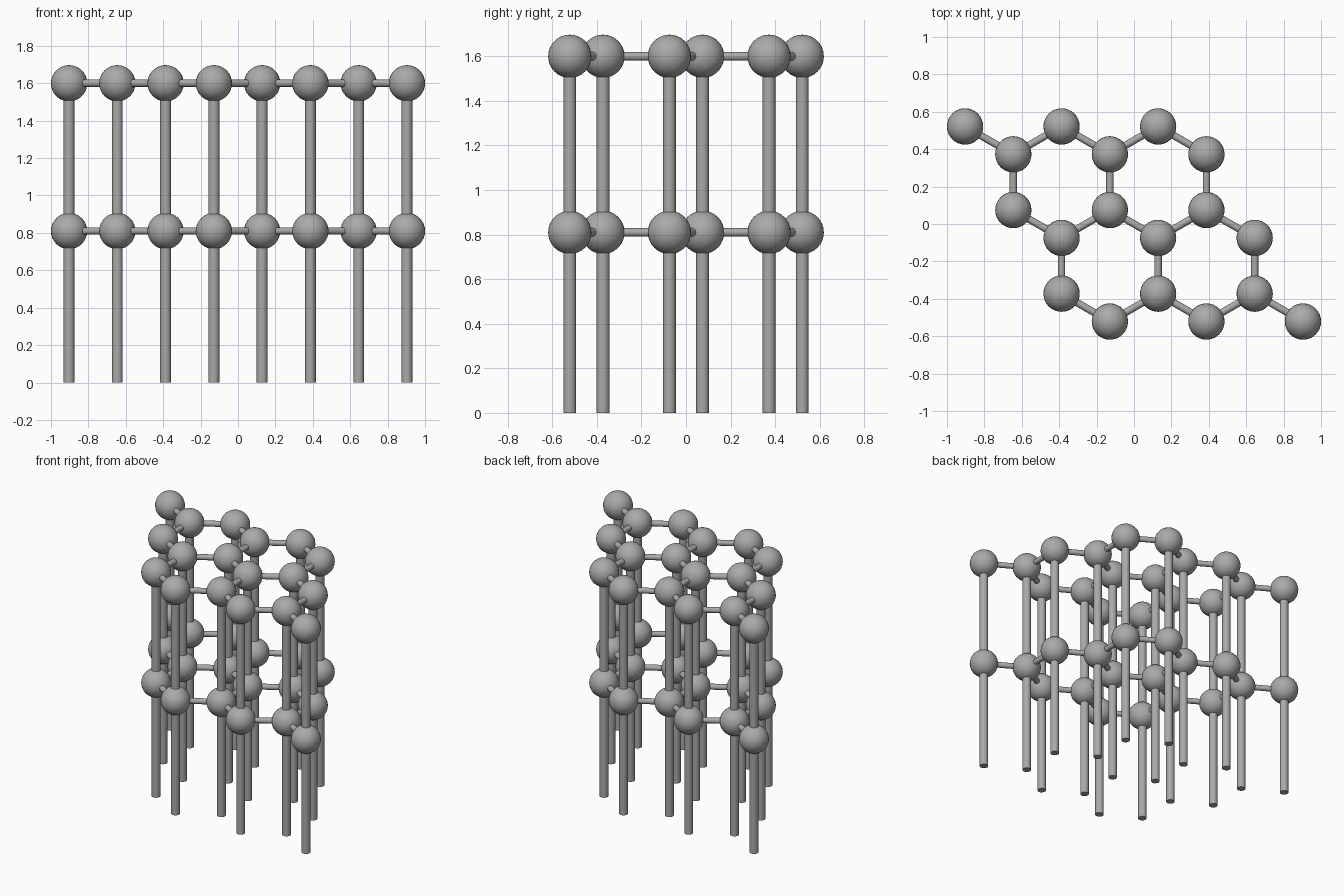
import bpy, math
from mathutils import Vector

if "Cube" in bpy.data.objects:
    bpy.data.objects.remove(bpy.data.objects["Cube"], do_unlink=True)

# Single grey material
grey = bpy.data.materials.new("mid_grey")
grey.use_nodes = True
colour = (0.40, 0.40, 0.40, 1)
grey.diffuse_color = colour
grey.node_tree.nodes["Principled BSDF"].inputs["Base Color"].default_value = colour

BOND = 0.298                      # hexagon side
STEP = BOND * math.sqrt(3) / 2    # x spacing between columns
LEVELS = {"lower": 0.81, "upper": 1.6}
BALL_R, POST_R, BAR_R = 0.097, 0.029, 0.0195


def finish(name):
    obj = bpy.context.object
    obj.name = name
    obj.data.materials.append(grey)
    bpy.ops.object.shade_smooth_by_angle(angle=math.radians(40))


def rod(name, a, b, radius):
    a, b = Vector(a), Vector(b)
    bpy.ops.mesh.primitive_cylinder_add(
        vertices=32, radius=radius, depth=(b - a).length, location=(a + b) / 2,
        rotation=(b - a).to_track_quat("Z", "Y").to_euler())
    finish(name)


# Honeycomb sites: each row holds three sites two columns apart
rows = [(1.75, -3.5), (1.25, -2.5), (0.25, -2.5),
        (-0.25, -1.5), (-1.25, -1.5), (-1.75, -0.5)]
sites = [((start + 2 * i) * STEP, y * BOND) for y, start in rows for i in range(3)]

# Posts from the ground to the upper layer
for x, y in sites:
    rod("post", (x, y, 0), (x, y, LEVELS["upper"]), POST_R)

# Each layer: balls on the sites, bars between nearest neighbours
for layer, z in LEVELS.items():
    points = [Vector((x, y, z)) for x, y in sites]
    for i, p in enumerate(points):
        bpy.ops.mesh.primitive_uv_sphere_add(segments=32, ring_count=16,
                                             radius=BALL_R, location=p)
        finish(layer + "_ball")
        for q in points[i + 1:]:
            if (p - q).length < BOND * 1.1:
                rod(layer + "_bar", p, q, BAR_R)
